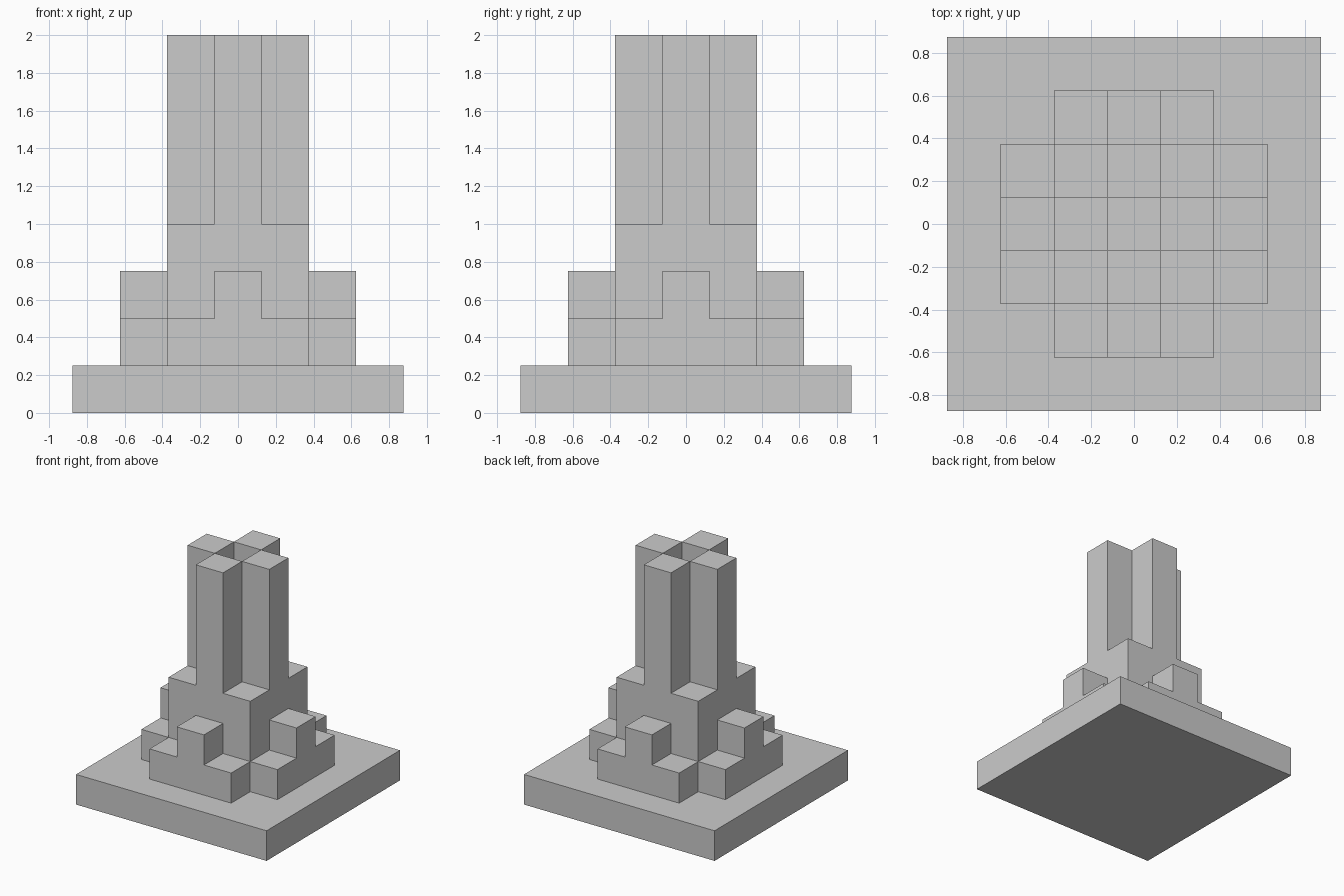
import bpy, bmesh
from math import pi
from mathutils import Matrix, Vector

if "Cube" in bpy.data.objects:
    bpy.data.objects.remove(bpy.data.objects["Cube"])

U = 0.25  # one block


def add_object(name, bm):
    bmesh.ops.recalc_face_normals(bm, faces=bm.faces)
    mesh = bpy.data.meshes.new(name)
    bm.to_mesh(mesh)
    bm.free()
    obj = bpy.data.objects.new(name, mesh)
    bpy.context.collection.objects.link(obj)
    return obj


def raise_faces(bm, faces, height):
    """Extrude each face separately straight up."""
    new = bmesh.ops.extrude_discrete_faces(bm, faces=faces)["faces"]
    verts = list({v for f in new for v in f.verts})
    bmesh.ops.translate(bm, verts=verts, vec=(0, 0, height))


# Square base plate, 7 x 7 blocks
bm = bmesh.new()
bmesh.ops.create_cube(bm, size=1, matrix=Matrix.Translation((0, 0, U / 2))
                      @ Matrix.Diagonal((7 * U, 7 * U, U, 1)))
add_object("base_plate", bm)

# Tower: 3 x 3 core whose four mid-side cells rise as pillars around an open shaft
bm = bmesh.new()
bmesh.ops.create_grid(bm, x_segments=3, y_segments=3, size=1.5 * U,
                      matrix=Matrix.Translation((0, 0, U)))
ext = bmesh.ops.extrude_face_region(bm, geom=bm.faces[:])["geom"]
bmesh.ops.translate(bm, vec=(0, 0, 3 * U),
                    verts=[g for g in ext if isinstance(g, bmesh.types.BMVert)])
pillars = []
for f in bm.faces:
    c = f.calc_center_median()
    if abs(c.z - 4 * U) < 0.01 and abs(abs(c.x) + abs(c.y) - U) < 0.01:
        pillars.append(f)
raise_faces(bm, pillars, 4 * U)
add_object("tower", bm)

# Stepped buttress on each side: low step with a raised middle block
PROFILE = [(-1.5, 1), (1.5, 1), (1.5, 2), (0.5, 2),
           (0.5, 3), (-0.5, 3), (-0.5, 2), (-1.5, 2)]
for i, side in enumerate(("front", "right", "back", "left")):
    bm = bmesh.new()
    face = bm.faces.new([bm.verts.new((x * U, -2.5 * U, z * U)) for x, z in PROFILE])
    ext = bmesh.ops.extrude_face_region(bm, geom=[face])["geom"]
    bmesh.ops.translate(bm, vec=(0, U, 0),
                        verts=[g for g in ext if isinstance(g, bmesh.types.BMVert)])
    # extrude_face_region can drop the source face; close the outside if needed
    bmesh.ops.holes_fill(bm, edges=bm.edges[:], sides=0)
    bmesh.ops.rotate(bm, verts=bm.verts[:], cent=Vector(),
                     matrix=Matrix.Rotation(i * pi / 2, 3, "Z"))
    add_object(side + "_buttress", bm)
